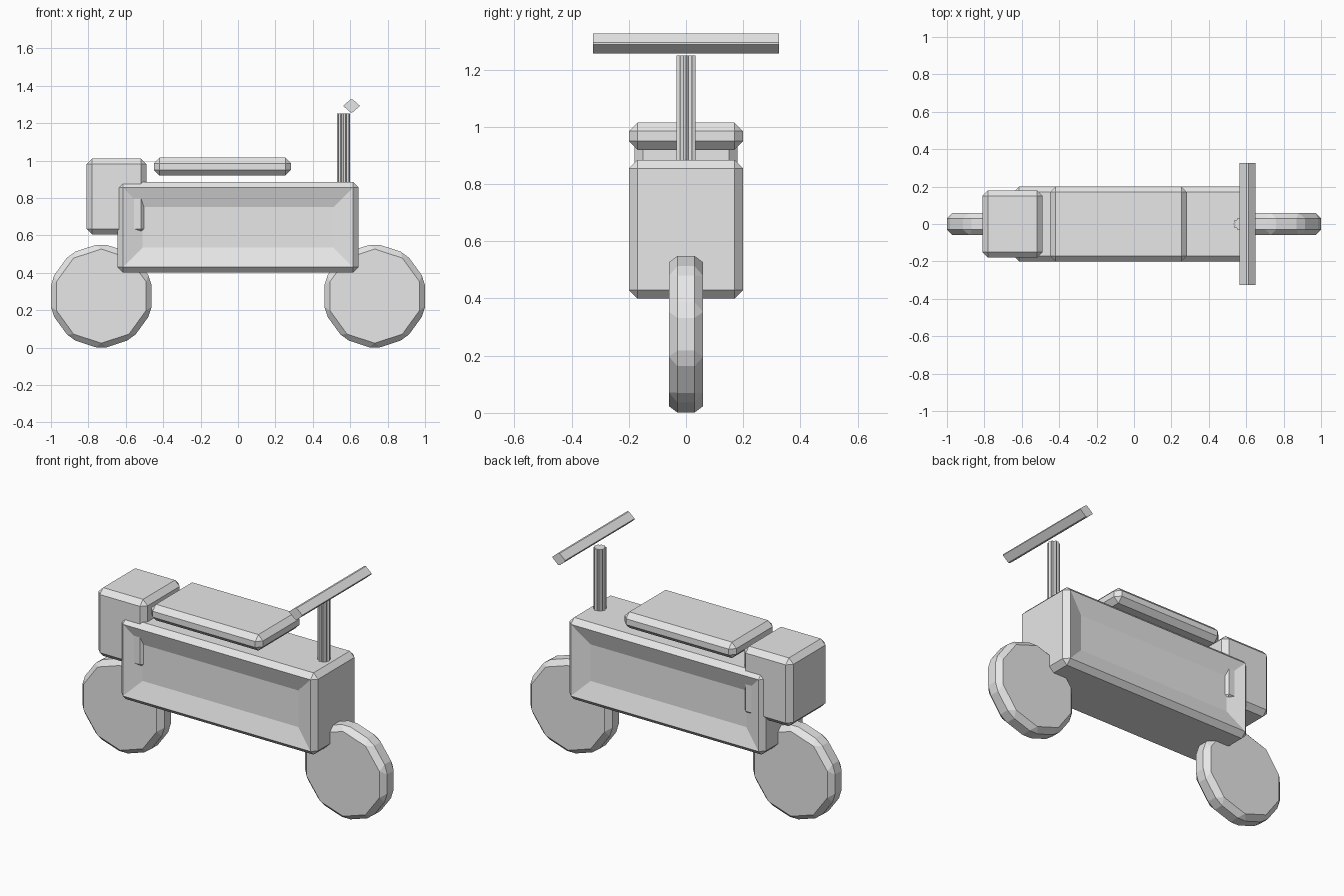
import bpy, bmesh, math
from mathutils import Matrix

if "Cube" in bpy.data.objects:
    bpy.data.objects.remove(bpy.data.objects["Cube"])

grey = bpy.data.materials.new("light_grey")
grey.diffuse_color = (0.8, 0.8, 0.8, 1)
grey.use_nodes = True
grey.node_tree.nodes["Principled BSDF"].inputs["Base Color"].default_value = grey.diffuse_color


def finish(bm, name):
    bmesh.ops.recalc_face_normals(bm, faces=bm.faces[:])
    me = bpy.data.meshes.new(name)
    bm.to_mesh(me)
    bm.free()
    me.materials.append(grey)
    ob = bpy.data.objects.new(name, me)
    bpy.context.collection.objects.link(ob)
    return ob


def chamfer(bm, width):
    bmesh.ops.bevel(bm, geom=bm.edges[:], offset=width, offset_type='OFFSET',
                    segments=1, profile=0.5, affect='EDGES', clamp_overlap=True)


def chamfered_box(x0, x1, half_y, z0, z1, width=0.03):
    bm = bmesh.new()
    bmesh.ops.create_cube(bm, size=1)
    for v in bm.verts:
        v.co = ((x0 + x1) / 2 + v.co.x * (x1 - x0), v.co.y * 2 * half_y,
                (z0 + z1) / 2 + v.co.z * (z1 - z0))
    chamfer(bm, width)
    return bm


def prism(points, vector):
    bm = bmesh.new()
    face = bm.faces.new([bm.verts.new(p) for p in points])
    ext = bmesh.ops.extrude_face_region(bm, geom=[face], use_keep_orig=True)
    verts = [g for g in ext['geom'] if isinstance(g, bmesh.types.BMVert)]
    bmesh.ops.translate(bm, verts=verts, vec=vector)
    return bm


# Body with a sloped recess in each long side
bm = chamfered_box(-0.645, 0.645, 0.2, 0.40, 0.885)
bm.normal_update()
for side in [f for f in bm.faces if abs(f.normal.y) > 0.99]:
    bmesh.ops.inset_region(bm, faces=[side], thickness=0.104, use_even_offset=True)
    for v in side.verts:
        v.co.y *= 0.165 / 0.2
finish(bm, "body")

# Seat and rear storage box
finish(chamfered_box(-0.45, 0.283, 0.2, 0.92, 1.015), "seat")
finish(chamfered_box(-0.81, -0.488, 0.18, 0.605, 1.01), "rear_box")

# Ten-sided wheels with chamfered edges
for name, x in (("rear_wheel", -0.731), ("front_wheel", 0.731)):
    bm = prism([(x + 0.283 * math.cos(math.radians(90 + 36 * i)), -0.06,
                 0.275 + 0.283 * math.sin(math.radians(90 + 36 * i)))
                for i in range(10)], (0, 0.12, 0))
    chamfer(bm, 0.03)
    finish(bm, name)

# Fluted steering post
post = []
for i in range(20):
    r = 0.035 if i % 2 == 0 else 0.027
    a = math.radians(18 * i)
    post.append((0.565 + r * math.cos(a), r * math.sin(a), 0.87))
finish(prism(post, (0, 0, 0.38)), "steering_post")

# Diamond-section handlebar
section = [(0.042, 0.003), (0.005, 0.035), (-0.005, 0.035), (-0.042, 0.003),
           (-0.042, -0.003), (-0.005, -0.035), (0.005, -0.035), (0.042, -0.003)]
finish(prism([(0.607 + x, -0.325, 1.292 + z) for x, z in section],
             (0, 0.65, 0)), "handlebar")
